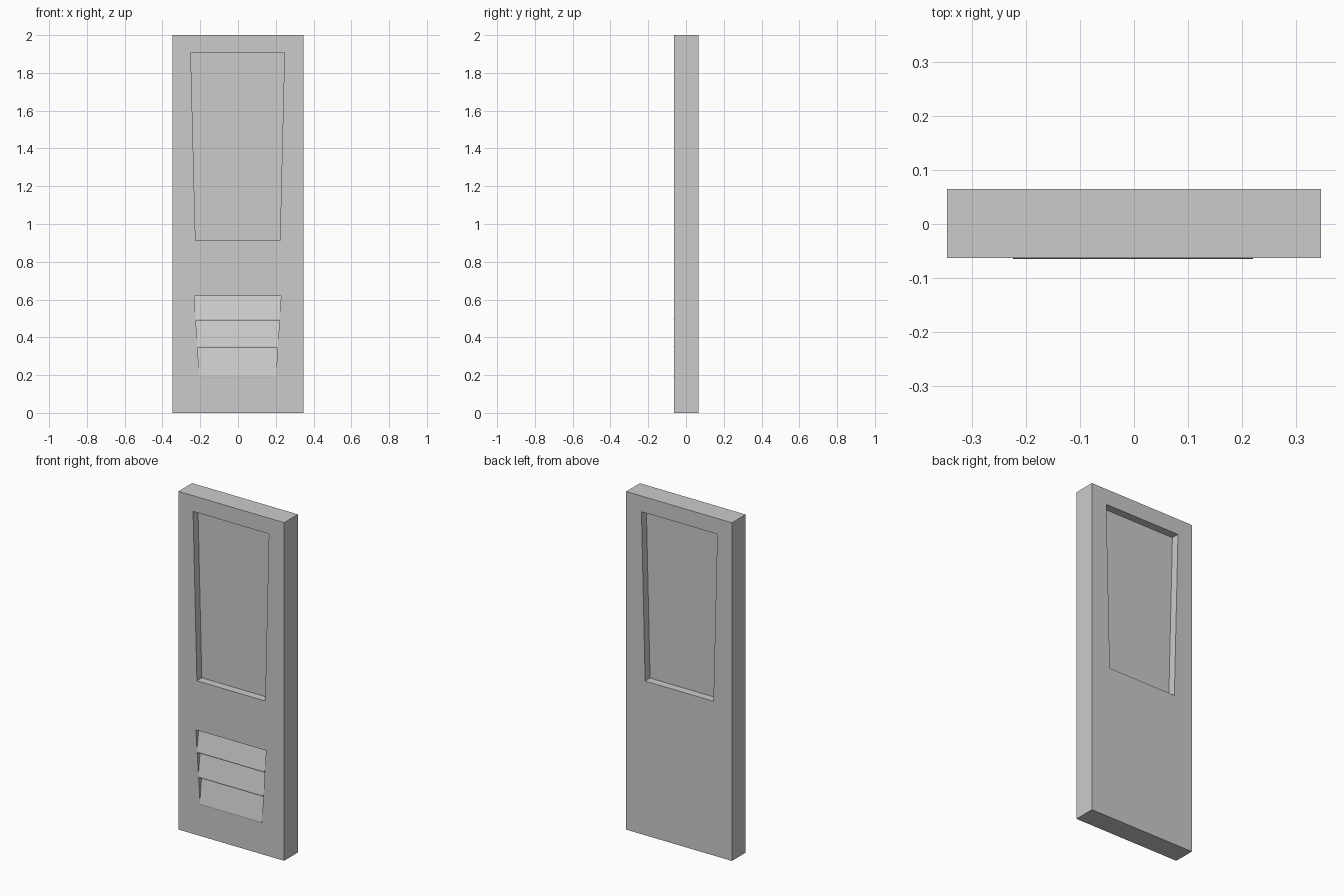
import bpy, bmesh
from mathutils import Vector

if "Cube" in bpy.data.objects:
    bpy.data.objects.remove(bpy.data.objects["Cube"])

FRONT, BACK = -0.063, 0.065


def loft(name, near, far):
    """Solid between two matching polygons."""
    bm = bmesh.new()
    a = [bm.verts.new(p) for p in near]
    b = [bm.verts.new(p) for p in far]
    n = len(a)
    bm.faces.new(a)
    bm.faces.new(b[::-1])
    for i in range(n):
        j = (i + 1) % n
        bm.faces.new((a[i], a[j], b[j], b[i]))
    bmesh.ops.recalc_face_normals(bm, faces=bm.faces)
    mesh = bpy.data.meshes.new(name)
    bm.to_mesh(mesh)
    bm.free()
    ob = bpy.data.objects.new(name, mesh)
    bpy.context.collection.objects.link(ob)
    return ob


def panel(name, outline, y0, y1):
    """Front-view outline (x, z) given thickness in y."""
    return loft(name, [(x, y0, z) for x, z in outline],
                [(x, y1, z) for x, z in outline])


def cut(target, cutter):
    mod = target.modifiers.new("opening", 'BOOLEAN')
    mod.operation = 'DIFFERENCE'
    mod.solver = 'EXACT'
    mod.object = cutter
    bpy.context.view_layer.objects.active = target
    bpy.ops.object.modifier_apply(modifier=mod.name)
    bpy.data.objects.remove(cutter)


# Door slab
door = panel("door_slab", [(-0.346, 0), (0.346, 0), (0.346, 2), (-0.346, 2)], FRONT, BACK)

# Tapered window opening
window = [(-0.225, 0.912), (0.222, 0.912), (0.246, 1.907), (-0.25, 1.907)]
cut(door, panel("window_cutter", window, -0.2, 0.2))

# Tapered louvre recess, front side only
def half_width(z):
    return 0.202 + (z - 0.188) * 0.064


Z_LOW, Z_TOP, DEEP = 0.188, 0.62, -0.034
wl, wt = half_width(Z_LOW), half_width(Z_TOP)
recess = [(-wl - 0.002, Z_LOW), (wl - 0.002, Z_LOW), (wt - 0.002, Z_TOP), (-wt - 0.002, Z_TOP)]
cut(door, panel("louvre_cutter", recess, -0.2, DEEP))

# Window pane with diagonal band marked on both faces
pane = panel("window_pane", window, -0.017, 0.019)
bm = bmesh.new()
bm.from_mesh(pane.data)
for (x0, z0), (x1, z1) in (((-0.226, 1.085), (0.192, 1.907)),
                           ((-0.19, 0.912), (0.243, 1.735))):
    bmesh.ops.bisect_plane(bm, geom=bm.verts[:] + bm.edges[:] + bm.faces[:],
                           plane_co=(x0, 0, z0),
                           plane_no=Vector((z1 - z0, 0, x0 - x1)).normalized())
bm.to_mesh(pane.data)
bm.free()

# Sloping louvre slats: deep at the top, slightly proud at the lower lip
levels = [Z_TOP, 0.488, 0.343, 0.184]
for i in range(3):
    top, low = levels[i], levels[i + 1]
    profile = [(DEEP, top), (-0.065, low + 0.008), (-0.064, low), (DEEP, low)]
    sides = [[(s * half_width(z) - 0.002, y, z) for y, z in profile] for s in (-1, 1)]
    loft(f"louvre_slat_{i + 1}", *sides)
